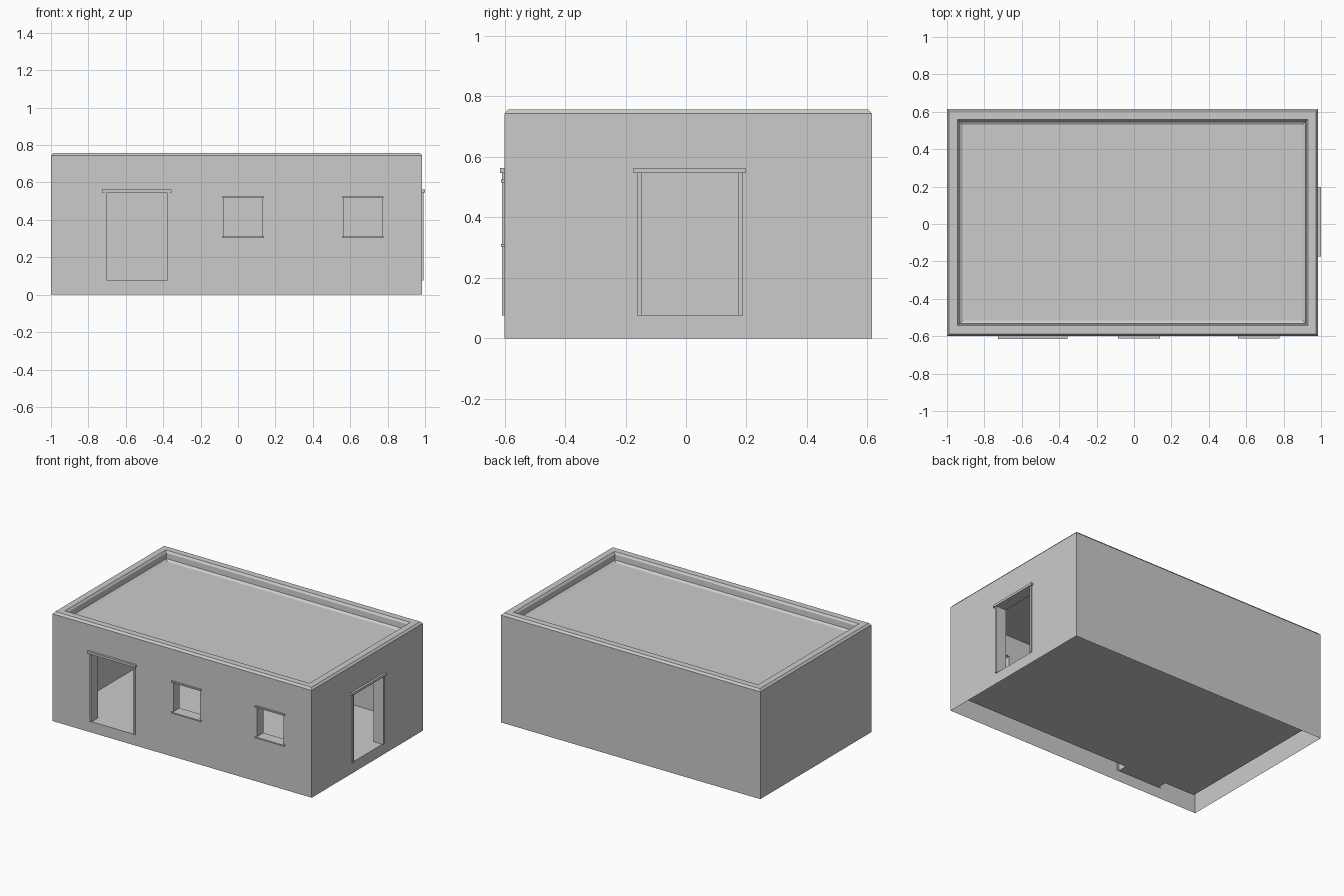
import bpy, bmesh

if "Cube" in bpy.data.objects:
    bpy.data.objects.remove(bpy.data.objects["Cube"])

X0, X1, Y0, Y1 = -0.99, 0.985, -0.60, 0.615   # outer wall faces
X0 = -1.0
WALL, FLOOR, CEIL = 0.068, 0.075, 0.66


def box(name, a, b):
    bm = bmesh.new()
    bmesh.ops.create_cube(bm, size=1)
    for v in bm.verts:
        for i in range(3):
            v.co[i] = a[i] if v.co[i] < 0 else b[i]
    me = bpy.data.meshes.new(name)
    bm.to_mesh(me)
    bm.free()
    ob = bpy.data.objects.new(name, me)
    bpy.context.collection.objects.link(ob)
    return ob


# Outer walls, chamfered parapet and sunken roof: stacked rectangular loops
profile = [(0, 0), (0, 0.743), (0.012, 0.757), (0.056, 0.757),
           (0.066, 0.743), (0.068, 0.705), (0.084, 0.694)]
bm = bmesh.new()
rings = []
for d, z in profile:
    rings.append([bm.verts.new(p) for p in (
        (X0 + d, Y0 + d, z), (X1 - d, Y0 + d, z),
        (X1 - d, Y1 - d, z), (X0 + d, Y1 - d, z))])
for lo, hi in zip(rings, rings[1:]):
    for i in range(4):
        j = (i + 1) % 4
        bm.faces.new((lo[i], lo[j], hi[j], hi[i]))
bm.faces.new(rings[-1])
bm.faces.new(rings[0][::-1])
bmesh.ops.recalc_face_normals(bm, faces=bm.faces)
me = bpy.data.meshes.new("building_shell")
bm.to_mesh(me)
bm.free()
shell = bpy.data.objects.new("building_shell", me)
bpy.context.collection.objects.link(shell)

# Room, doorway and window cut-outs
front_door = (-0.70, -0.38, FLOOR, 0.548)
side_door = (-0.147, 0.173, FLOOR, 0.548)
windows = [(-0.075, 0.13, 0.312, 0.516), (0.567, 0.77, 0.312, 0.516)]
cutters = [box("room_cutter", (X0 + WALL, Y0 + WALL, FLOOR),
               (X1 - WALL, Y1 - WALL, CEIL))]
for a, b, c, d in [front_door] + windows:
    cutters.append(box("opening_cutter", (a, Y0 - 0.1, c), (b, Y0 + 0.12, d)))
a, b, c, d = side_door
cutters.append(box("opening_cutter", (X1 - 0.12, a, c), (X1 + 0.1, b, d)))

bpy.context.view_layer.objects.active = shell
for cut in cutters:
    cut.hide_render = True
    m = shell.modifiers.new("cut", 'BOOLEAN')
    m.operation, m.solver, m.object = 'DIFFERENCE', 'EXACT', cut
    bpy.ops.object.modifier_apply(modifier=m.name)
for cut in cutters:
    bpy.data.objects.remove(cut)

# The underside is open
bm = bmesh.new()
bm.from_mesh(shell.data)
under = [f for f in bm.faces if all(v.co.z < 1e-4 for v in f.verts)]
bmesh.ops.delete(bm, geom=under, context='FACES')
bm.to_mesh(shell.data)
bm.free()


def trim(name, side, u0, u1, z0, z1, out):
    """Strip standing proud of the front or right wall."""
    if side == "front":
        return box(name, (u0, Y0 - out, z0), (u1, Y0 + 0.004, z1))
    return box(name, (X1 - 0.004, u0, z0), (X1 + out, u1, z1))


# Door jambs and lintels
for side, (a, b, c, d) in (("front", front_door), ("side", side_door)):
    trim(side + "_door_jamb_left", side, a - 0.015, a, c, d, 0.008)
    trim(side + "_door_jamb_right", side, b, b + 0.015, c, d, 0.008)
    trim(side + "_door_lintel", side, a - 0.027, b + 0.024, d - 0.001, 0.563, 0.015)

# Window lintels and sills
for a, b, c, d in windows:
    trim("window_lintel", "front", a - 0.011, b + 0.009, d, d + 0.009, 0.011)
    trim("window_sill", "front", a - 0.011, b + 0.009, c - 0.009, c, 0.011)
